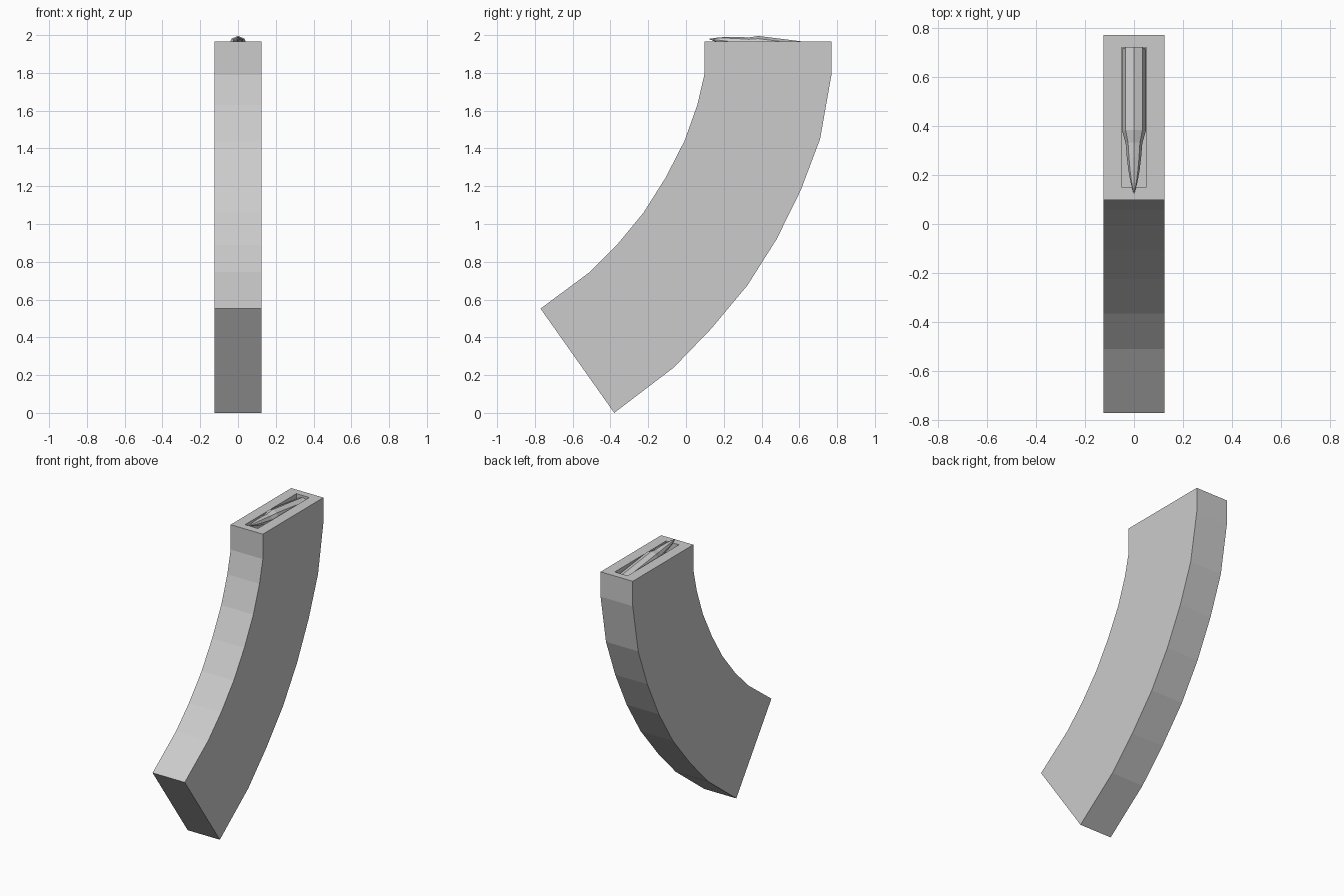
import bpy, bmesh, math
from mathutils import Vector

if "Cube" in bpy.data.objects:
    bpy.data.objects.remove(bpy.data.objects["Cube"])


def finish(bm, name):
    bmesh.ops.recalc_face_normals(bm, faces=bm.faces[:])
    mesh = bpy.data.meshes.new(name)
    bm.to_mesh(mesh)
    bm.free()
    obj = bpy.data.objects.new(name, mesh)
    bpy.context.collection.objects.link(obj)
    return obj


# Curved case: side profile (y, z) extruded across x
HALF = 0.125
front = [(0.097, 1.965), (0.097, 1.79), (0.06, 1.63), (-0.008, 1.44), (-0.108, 1.245),
         (-0.225, 1.06), (-0.365, 0.89), (-0.51, 0.745), (-0.77, 0.552)]
back = [(-0.38, 0.0), (-0.065, 0.24), (0.133, 0.445), (0.325, 0.675), (0.48, 0.92),
        (0.608, 1.18), (0.71, 1.45), (0.77, 1.79), (0.77, 1.965)]
bm = bmesh.new()
side = bm.faces.new([bm.verts.new((-HALF, y, z)) for y, z in front + back])
ext = bmesh.ops.extrude_face_region(bm, geom=[side])
bmesh.ops.translate(bm, vec=(2 * HALF, 0, 0),
                    verts=[v for v in ext["geom"] if isinstance(v, bmesh.types.BMVert)])

# Feed opening: inset the top face, fit it to the slot, and sink it
top = max(bm.faces, key=lambda f: f.calc_center_median().z)
bmesh.ops.inset_region(bm, faces=[top], thickness=0.04)
for v in top.verts:
    v.co.x = math.copysign(0.05, v.co.x)
    v.co.y = 0.15 if v.co.y < 0.43 else 0.72
pocket = bmesh.ops.extrude_face_region(bm, geom=[top])
bmesh.ops.translate(bm, vec=(0, 0, -0.11),
                    verts=[v for v in pocket["geom"] if isinstance(v, bmesh.types.BMVert)])
if top.is_valid:
    bmesh.ops.delete(bm, geom=[top], context="FACES_ONLY")
finish(bm, "curved_case")

# Top round: eight-sided lathe along a tilted axis, (distance from tip, radius)
SIDES = 8
profile = [(0.05, 0.014), (0.10, 0.023), (0.15, 0.029), (0.21, 0.034),
           (0.26, 0.048), (0.60, 0.048)]
tip = Vector((0, 0.12, 1.98))
axis = Vector((0, 1, -0.125)).normalized()
up = Vector((0, 0.125, 1)).normalized()
right = Vector((1, 0, 0))
bm = bmesh.new()
rings = []
for d, r in profile:
    rings.append([bm.verts.new(tip + axis * d + r * (right * math.sin(a) + up * math.cos(a)))
                  for a in (2 * math.pi * i / SIDES for i in range(SIDES))])
point = bm.verts.new(tip)
for i in range(SIDES):
    j = (i + 1) % SIDES
    bm.faces.new((point, rings[0][i], rings[0][j]))
    for a, b in zip(rings, rings[1:]):
        bm.faces.new((a[i], b[i], b[j], a[j]))
bm.faces.new(rings[-1])
finish(bm, "top_round")
